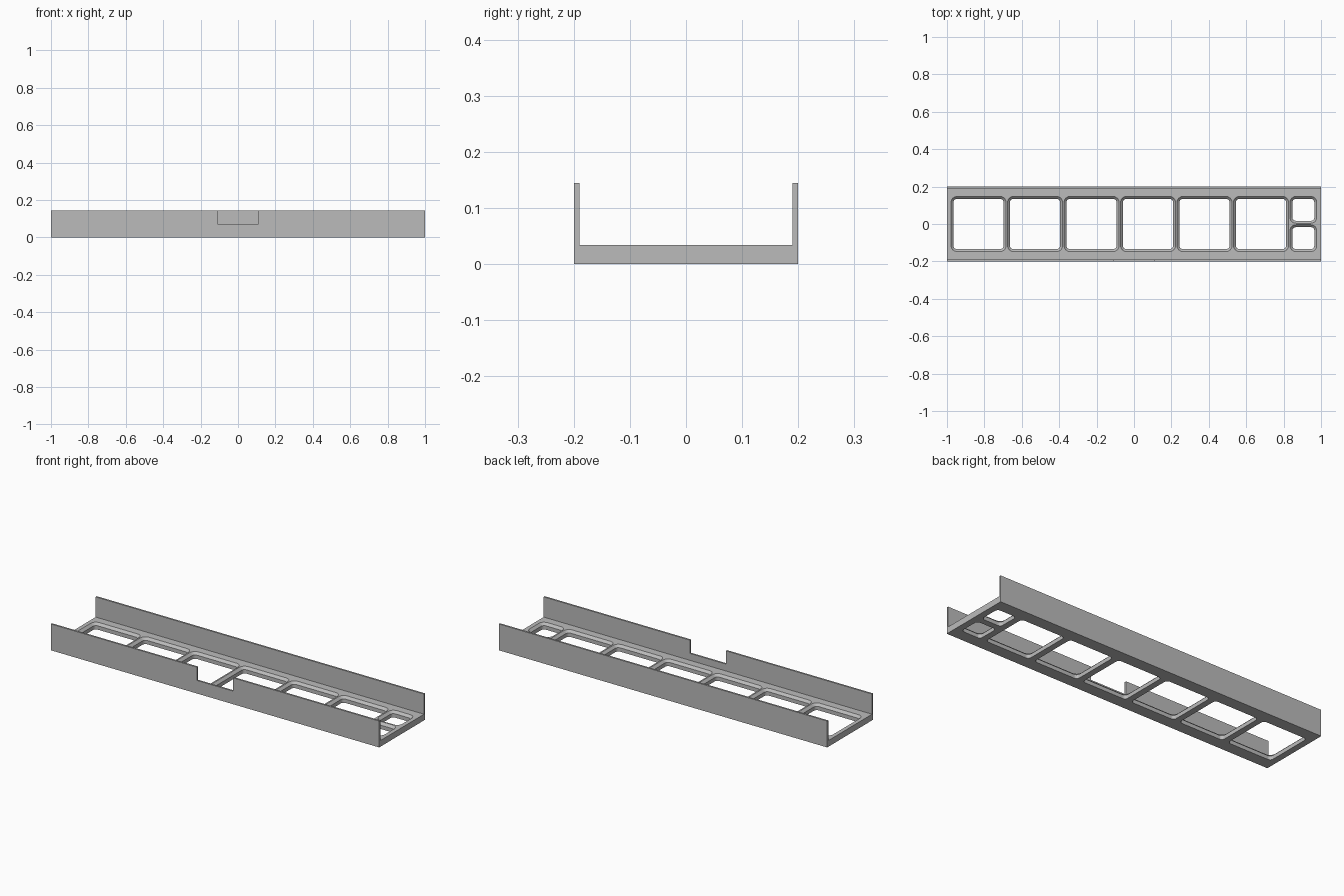
import bpy
import bmesh
from math import sin, cos, pi

if "Cube" in bpy.data.objects:
    bpy.data.objects.remove(bpy.data.objects["Cube"], do_unlink=True)

HALF_Y, WALL, HEIGHT, FLOOR = 0.2, 0.01, 0.145, 0.034
BIG, SMALL, GAP, CHAMFER = 0.268, 0.117, 0.034, 0.013

grey = bpy.data.materials.new("light grey")
grey.use_nodes = True
grey.diffuse_color = (0.5, 0.5, 0.5, 1)
grey.node_tree.nodes["Principled BSDF"].inputs["Base Color"].default_value = (0.5, 0.5, 0.5, 1)


def loft(name, rings):
    """Solid through a list of rings of points with equal counts."""
    bm = bmesh.new()
    loops = [[bm.verts.new(p) for p in ring] for ring in rings]
    n = len(loops[0])
    for a, b in zip(loops, loops[1:]):
        for i in range(n):
            j = (i + 1) % n
            bm.faces.new((a[i], a[j], b[j], b[i]))
    bm.faces.new(loops[0][::-1])
    bm.faces.new(loops[-1])
    bmesh.ops.recalc_face_normals(bm, faces=bm.faces)
    mesh = bpy.data.meshes.new(name)
    bm.to_mesh(mesh)
    bm.free()
    mesh.materials.append(grey)
    obj = bpy.data.objects.new(name, mesh)
    bpy.context.collection.objects.link(obj)
    return obj


def rounded(cx, cy, half, radius, z, steps=6):
    """Rounded square ring at height z."""
    points = []
    for corner, (sx, sy) in enumerate([(1, 1), (-1, 1), (-1, -1), (1, -1)]):
        for k in range(steps + 1):
            a = (corner + k / steps) * pi / 2
            points.append((cx + sx * (half - radius) + radius * cos(a),
                           cy + sy * (half - radius) + radius * sin(a), z))
    return points


def cut(target, cutter):
    mod = target.modifiers.new(cutter.name, "BOOLEAN")
    mod.operation = "DIFFERENCE"
    mod.solver = "EXACT"
    mod.object = cutter
    cutter.hide_render = True
    bpy.context.view_layer.objects.active = target
    bpy.ops.object.modifier_apply(modifier=mod.name)
    bpy.data.objects.remove(cutter, do_unlink=True)


def cut_window(target, cx, cy, size):
    """Straight opening with a chamfered upper rim."""
    h, r = size / 2, 0.018
    cut(target, loft("window_cutter", [
        rounded(cx, cy, h, r, -0.02),
        rounded(cx, cy, h, r, FLOOR - CHAMFER),
        rounded(cx, cy, h + CHAMFER, r + CHAMFER, FLOOR),
        rounded(cx, cy, h + CHAMFER, r + CHAMFER, FLOOR + 0.02)]))


# U-shaped tray: floor with two long side walls
inner = HALF_Y - WALL
half_profile = [(HALF_Y, 0), (HALF_Y, HEIGHT), (inner, HEIGHT), (inner, FLOOR)]
profile = half_profile + [(-y, z) for y, z in reversed(half_profile)]
tray = loft("tray", [[(x, y, z) for y, z in profile] for x in (-1, 1)])

# Row of six large windows, then a pair of small ones
left = -0.965
for i in range(6):
    cut_window(tray, left + BIG / 2 + i * (BIG + GAP), 0, BIG)
small_x = left + 6 * (BIG + GAP) + SMALL / 2
for side in (-1, 1):
    cut_window(tray, small_x, side * (SMALL + GAP) / 2, SMALL)

# Notch in the front wall
w = 0.11
notch = loft("notch_cutter", [
    [(-w, y, 0.072), (w, y, 0.072), (w, y, 0.2), (-w, y, 0.2)] for y in (-0.25, -0.15)])
cut(tray, notch)
